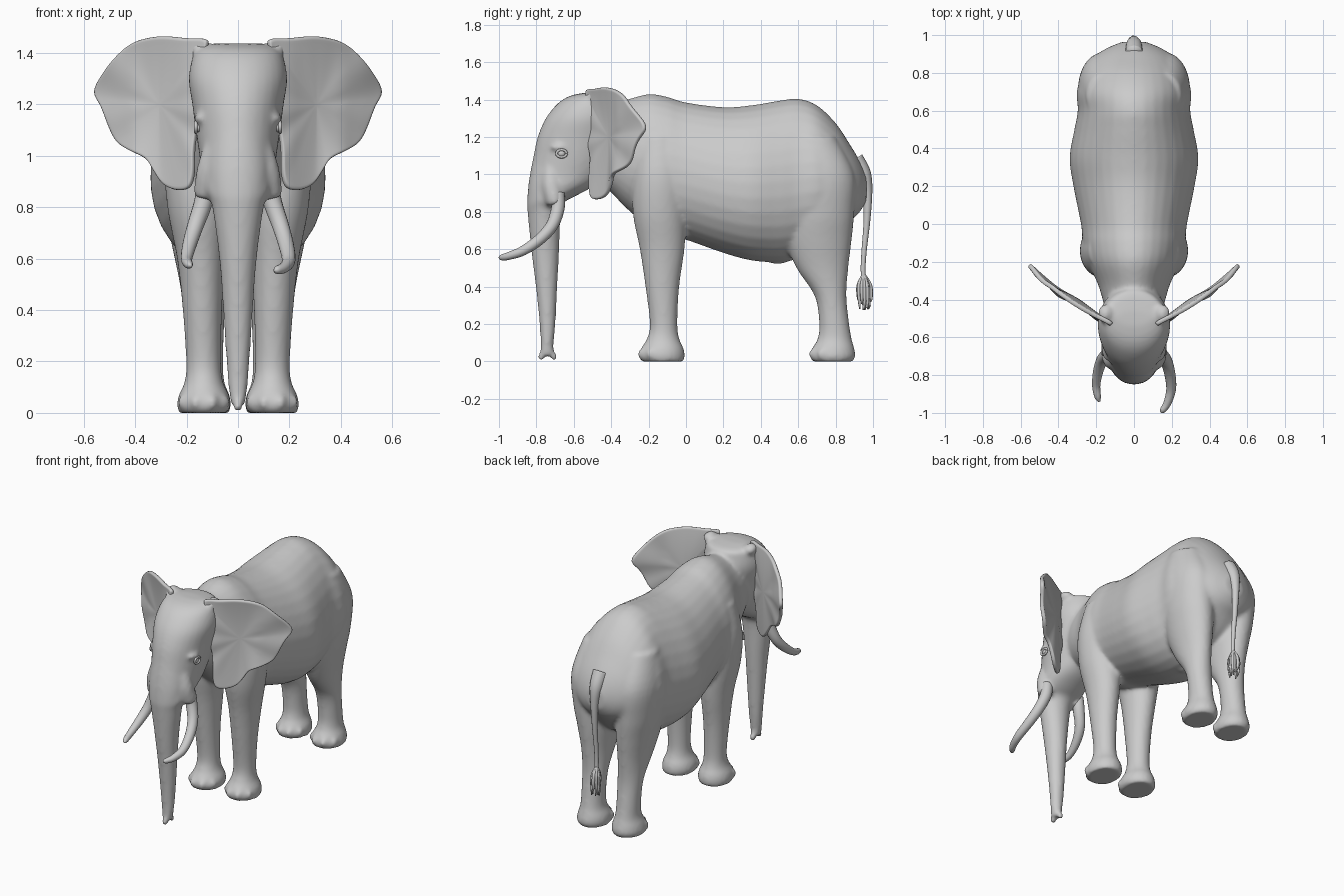
import bpy, bmesh, math, random
from mathutils import Vector, Matrix

if "Cube" in bpy.data.objects:
    bpy.data.objects.remove(bpy.data.objects["Cube"])

random.seed(4)


def spline(pts, n=5, closed=False):
    """Catmull-Rom through tuples of any length."""
    out, m = [], len(pts)
    get = (lambda i: pts[i % m]) if closed else (lambda i: pts[max(0, min(m - 1, i))])
    for i in range(m if closed else m - 1):
        for k in range(n):
            t = k / n
            out.append(tuple(0.5 * (2 * b + (c - a) * t + (2 * a - 5 * b + 4 * c - d) * t * t
                                    + (3 * b - a - 3 * c + d) * t ** 3)
                             for a, b, c, d in zip(get(i - 1), get(i), get(i + 1), get(i + 2))))
    return out if closed else out + [tuple(pts[-1])]


def loft(bm, rings):
    """Closed skin through equal-sized rings of points."""
    vs = [[bm.verts.new(p) for p in r] for r in rings]
    n = len(vs[0])
    for a, b in zip(vs, vs[1:]):
        for i in range(n):
            bm.faces.new((a[i], a[(i + 1) % n], b[(i + 1) % n], b[i]))
    bm.faces.new(vs[0])
    bm.faces.new(vs[-1])


def stack(bm, secs, vertical=True, side=1, egg=0.0, n=32):
    """Sections (s, u0, u1, x0, x1): s runs along z (vertical) or y."""
    rings = []
    for s, u0, u1, x0, x1 in spline(secs):
        ring = []
        for i in range(n):
            t = 2 * math.pi * i / n
            u = (u0 + u1) / 2 + (u1 - u0) / 2 * math.sin(t)
            x = (x0 + x1) / 2 + (x1 - x0) / 2 * math.cos(t) * (1 - egg * math.sin(t))
            ring.append((side * x, u, s) if vertical else (x, s, u))
        rings.append(ring)
    loft(bm, rings)


def tube(bm, pts, n=12, steps=6):
    """Round tube through (x, y, z, radius)."""
    p = spline(pts, steps)
    rings = []
    for i, q in enumerate(p):
        d = (Vector(p[min(i + 1, len(p) - 1)][:3]) - Vector(p[max(i - 1, 0)][:3])).normalized()
        u = d.cross(Vector((1, 0, 0))).normalized()
        v = u.cross(d)
        rings.append([Vector(q[:3]) + q[3] * (math.cos(a) * u + math.sin(a) * v)
                      for a in (2 * math.pi * k / n for k in range(n))])
    loft(bm, rings)


def ball(bm, c, r):
    bmesh.ops.create_uvsphere(bm, u_segments=16, v_segments=10, radius=1,
                              matrix=Matrix.Translation(c) @ Matrix.Diagonal((*r, 1)))


def finish(name, bm):
    bmesh.ops.recalc_face_normals(bm, faces=bm.faces)
    me = bpy.data.meshes.new(name)
    for f in bm.faces:
        f.smooth = True
    bm.to_mesh(me)
    bm.free()
    ob = bpy.data.objects.new(name, me)
    bpy.context.collection.objects.link(ob)
    return ob


def sym(s, a, b, w):
    return (s, a, b, -w, w)


# torso, from neck to rump
bm = bmesh.new()
stack(bm, [sym(*s) for s in (
    (-.55, 1.0, 1.35, .12), (-.42, .92, 1.385, .16), (-.32, .82, 1.4, .19), (-.2, .72, 1.43, .245),
    (-.1, .67, 1.415, .27), (0, .65, 1.385, .28), (.2, .58, 1.36, .32), (.35, .54, 1.37, .34),
    (.5, .53, 1.395, .315), (.6, .55, 1.405, .297), (.7, .6, 1.37, .302), (.8, .66, 1.275, .27),
    (.88, .75, 1.155, .215), (.93, .8, 1.07, .145), (.965, .86, .99, .06))], vertical=False, egg=.1)
ball(bm, (0, .49, .55), (.04, .06, .03))

# head
stack(bm, [sym(*s) for s in (
    (1.437, -.54, -.46, .1), (1.42, -.62, -.36, .15), (1.38, -.685, -.34, .177), (1.3, -.75, -.32, .192),
    (1.2, -.793, -.33, .178), (1.1, -.815, -.36, .165), (1.0, -.835, -.42, .15),
    (.94, -.84, -.49, .145), (.89, -.845, -.58, .135), (.85, -.845, -.66, .12))])

# trunk with two fingers at the tip
stack(bm, [sym(*s) for s in (
    (1.05, -.825, -.6, .12), (.95, -.842, -.62, .125), (.85, -.85, -.655, .115), (.8, -.847, -.67, .1),
    (.6, -.828, -.678, .073), (.4, -.803, -.688, .058), (.2, -.783, -.698, .045),
    (.08, -.778, -.708, .035), (.03, -.784, -.7, .026))])
for y in (-.776, -.706):
    ball(bm, (0, y, .026), (.02, .017, .025))

for s in (1, -1):
    # tusk sockets, ear roots, brows
    tube(bm, [(s * .08, -.72, 1.06, .045), (s * .105, -.72, .95, .055), (s * .122, -.705, .87, .05),
              (s * .128, -.7, .835, .042)])
    ball(bm, (s * .15, -.475, 1.42), (.042, .05, .035))
    ball(bm, (s * .146, -.675, 1.145), (.025, .05, .018))
    # front leg
    stack(bm, [(0, -.238, -.012, .04, .23), (.03, -.252, -.006, .028, .238), (.07, -.24, -.013, .035, .23),
               (.12, -.21, -.035, .058, .208), (.2, -.193, -.046, .066, .202), (.4, -.217, -.036, .062, .215),
               (.6, -.247, -.008, .05, .237), (.8, -.285, .003, .03, .275), (1.0, -.28, 0, .05, .285),
               (1.2, -.24, -.04, .08, .24)], side=s)
    # hind leg
    stack(bm, [(0, .675, .893, .035, .222), (.03, .662, .906, .027, .23), (.07, .675, .9, .033, .223),
               (.12, .703, .886, .053, .205), (.2, .712, .873, .058, .202), (.35, .688, .858, .053, .208),
               (.5, .59, .868, .045, .226), (.65, .53, .886, .03, .257), (.8, .52, .9, .03, .285),
               (1.0, .52, .9, .04, .295), (1.2, .55, .8, .06, .25)], side=s)
    # toenails
    for cx, cy in ((.133, -.13), (.128, .785)):
        for a in (-1.0, -.35, .35, 1.0):
            ball(bm, (s * cx + .094 * math.sin(a), cy - .113 * math.cos(a), .04), (.022, .022, .03))

body = finish("body", bm)
rm = body.modifiers.new("Blend", 'REMESH')
rm.mode = 'VOXEL'
rm.voxel_size = 0.012
rm.use_smooth_shade = True
sm = body.modifiers.new("Soften", 'SMOOTH')
sm.factor = 0.5
sm.iterations = 8

# ears: dished sheet over an outline, swept back
OUTLINE = [(.12, 1.425), (.125, 1.455), (.2, 1.458), (.3, 1.466), (.4, 1.445), (.47, 1.39), (.525, 1.32),
           (.558, 1.25), (.53, 1.19), (.495, 1.1), (.465, 1.05), (.42, 1.02), (.36, .99), (.33, .945),
           (.29, .89), (.24, .867), (.19, .875), (.172, .93), (.17, 1.02), (.16, 1.1), (.155, 1.2), (.14, 1.34)]
SWEEP = [(.1, -.54), (.2, -.495), (.3, -.425), (.4, -.37), (.48, -.3), (.57, -.21)]


def sweep(x):
    for (x0, y0), (x1, y1) in zip(SWEEP, SWEEP[1:]):
        if x <= x1:
            return y0 + (y1 - y0) * (x - x0) / (x1 - x0)
    return SWEEP[-1][1]


edge = spline(OUTLINE, 3, closed=True)
cx, cz = .3, 1.2
for s, label in ((1, "left"), (-1, "right")):
    bm = bmesh.new()

    def ear_point(x, z, r, a):
        y = sweep(x) + .02 * (1 - r * r) + .007 * r * r * math.sin(7 * a)
        return bm.verts.new((s * x, y, z))

    rings = []
    for r in (.15, .3, .45, .6, .75, .88, .96, 1):
        rings.append([ear_point(cx + r * (x - cx), cz + r * (z - cz), r, math.atan2(z - cz, x - cx))
                      for x, z in edge])
    mid = ear_point(cx, cz, 0, 0)
    n = len(edge)
    for i in range(n):
        j = (i + 1) % n
        bm.faces.new((mid, rings[0][i], rings[0][j]))
        for a, b in zip(rings, rings[1:]):
            bm.faces.new((a[i], b[i], b[j], a[j]))
    ear = finish(label + "_ear", bm)
    so = ear.modifiers.new("Thickness", 'SOLIDIFY')
    so.thickness = .024
    so.offset = 0
    ss = ear.modifiers.new("Round", 'SUBSURF')
    ss.levels = ss.render_levels = 1

    # eye with lid rim
    bm = bmesh.new()
    ex, ey, ez = s * .152, -.665, 1.112
    ball(bm, (ex, ey, ez), (.018, .022, .02))
    tube(bm, [(ex + s * .012, ey + .027 * math.cos(a), ez + .02 * math.sin(a), .007)
              for a in (2 * math.pi * k / 10 for k in range(11))], n=8, steps=2)
    finish(label + "_eye", bm)

# tusks, slightly different from each other
TUSKS = {"left_tusk": [(.122, -.685, .9, .036), (.135, -.685, .82, .036), (.165, -.715, .73, .033),
                       (.187, -.78, .655, .03), (.197, -.87, .593, .026), (.178, -.945, .565, .021),
                       (.153, -.985, .556, .016), (.142, -.998, .556, .005)],
         "right_tusk": [(-.122, -.685, .9, .036), (-.135, -.69, .82, .036), (-.165, -.715, .73, .032),
                        (-.187, -.77, .66, .028), (-.2, -.85, .6, .022), (-.192, -.915, .578, .017),
                        (-.182, -.94, .573, .006)]}
for name, path in TUSKS.items():
    bm = bmesh.new()
    tube(bm, path, n=16)
    finish(name, bm)

# tail
bm = bmesh.new()
tube(bm, [(0, .9, 1.08, .05), (0, .948, 1.0, .042), (0, .97, .9, .026), (0, .967, .75, .018),
          (0, .953, .6, .014), (0, .947, .5, .013), (0, .95, .42, .012)])
finish("tail", bm)

# tail tuft of loose strands
bm = bmesh.new()
for k in range(11):
    a = 2 * math.pi * k / 11
    c, d = math.cos(a), math.sin(a)
    w, end = random.uniform(.6, 1), random.uniform(.27, .33)
    tube(bm, [(0, .95, .47, .006), (.028 * c * w, .953 + .033 * d * w, .41, .01),
              (.033 * c * w, .955 + .036 * d * w, .345, .009),
              (.022 * c, .957 + .03 * d, end, .004)], n=8, steps=4)
finish("tail_tuft", bm)
